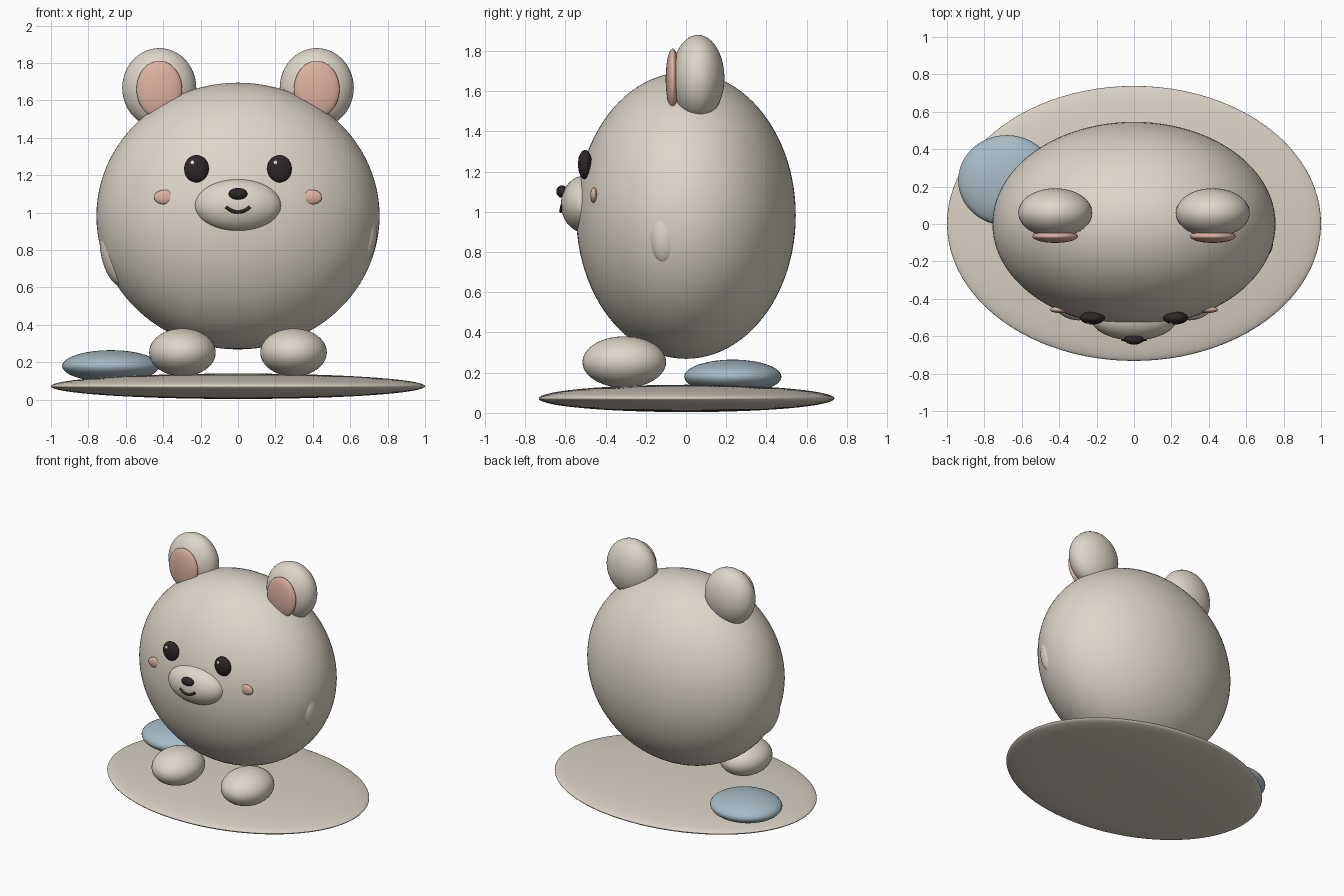
import bpy
import math

if "Cube" in bpy.data.objects:
    bpy.data.objects.remove(bpy.data.objects["Cube"])


def material(name, r, g, b):
    """Flat colour given as 0-255 screen values, stored as linear."""
    m = bpy.data.materials.new(name)
    m.diffuse_color = [*(((c / 255 + 0.055) / 1.055) ** 2.4 for c in (r, g, b)), 1]
    m.use_nodes = True
    m.node_tree.nodes["Principled BSDF"].inputs["Base Color"].default_value = m.diffuse_color
    return m


CREAM = material("cream fur", 222, 214, 200)
SAND = material("sand base", 217, 208, 194)
PINK = material("soft pink", 222, 178, 160)
BLUE = material("dusty blue", 166, 187, 198)
DARK = material("dark brown", 46, 39, 39)
WHITE = material("eye shine", 235, 235, 235)


def ellipsoid(name, centre, radii, mat, rot=(0, 0, 0), seg=48):
    bpy.ops.mesh.primitive_uv_sphere_add(segments=seg, ring_count=seg // 2,
                                         location=centre, rotation=rot)
    ob = bpy.context.object
    ob.name = name
    ob.scale = radii
    ob.data.materials.append(mat)
    bpy.ops.object.shade_smooth()
    return ob


# Base, cushion and body
ellipsoid("base", (0, 0.003, 0.072), (1.0, 0.735, 0.068), SAND, seg=96)
ellipsoid("cushion", (-0.68, 0.233, 0.18), (0.26, 0.242, 0.085), BLUE)
ellipsoid("body", (0, 0, 0.982), (0.757, 0.546, 0.713), CREAM, seg=96)

# Paired parts
for side, s in (("left", -1), ("right", 1)):
    ellipsoid(side + "_foot", (s * 0.297, -0.307, 0.253), (0.178, 0.208, 0.128), CREAM)
    ellipsoid(side + "_ear", (s * 0.421, 0.06, 1.667), (0.198, 0.131, 0.213), CREAM)
    ellipsoid(side + "_inner_ear", (s * 0.421, -0.066, 1.66), (0.122, 0.035, 0.152), PINK)
    ellipsoid(side + "_eye", (s * 0.222, -0.502, 1.235), (0.066, 0.035, 0.073), DARK)
    ellipsoid(side + "_eye_shine", (s * 0.222 - 0.02, -0.524, 1.266),
              (0.014, 0.012, 0.014), WHITE, seg=16)
    ellipsoid(side + "_cheek", (s * 0.392, -0.458, 1.083), (0.058, 0.018, 0.039), PINK, seg=32)

# Arms resting almost flush with the body
ellipsoid("right_arm", (0.665, -0.105, 0.895), (0.078, 0.085, 0.16), CREAM)
ellipsoid("left_arm", (-0.665, -0.06, 0.77), (0.065, 0.1, 0.165), CREAM,
          rot=(0, math.radians(-14), 0))

# Muzzle and nose
ellipsoid("muzzle", (0, -0.5, 1.038), (0.232, 0.122, 0.143), CREAM)
ellipsoid("nose", (0, -0.617, 1.101), (0.05, 0.028, 0.031), DARK, seg=32)

# Smiling mouth as a thin tube
curve = bpy.data.curves.new("mouth", "CURVE")
curve.dimensions = "3D"
curve.bevel_depth = 0.009
curve.bevel_resolution = 2
curve.use_fill_caps = True
spline = curve.splines.new("POLY")
spline.points.add(12)
for i, p in enumerate(spline.points):
    t = i / 6 - 1
    p.co = (0.064 * t, -0.622 + 0.006 * t * t, 1.003 + 0.028 * t * t, 1)
mouth = bpy.data.objects.new("mouth", curve)
curve.materials.append(DARK)
bpy.context.collection.objects.link(mouth)
